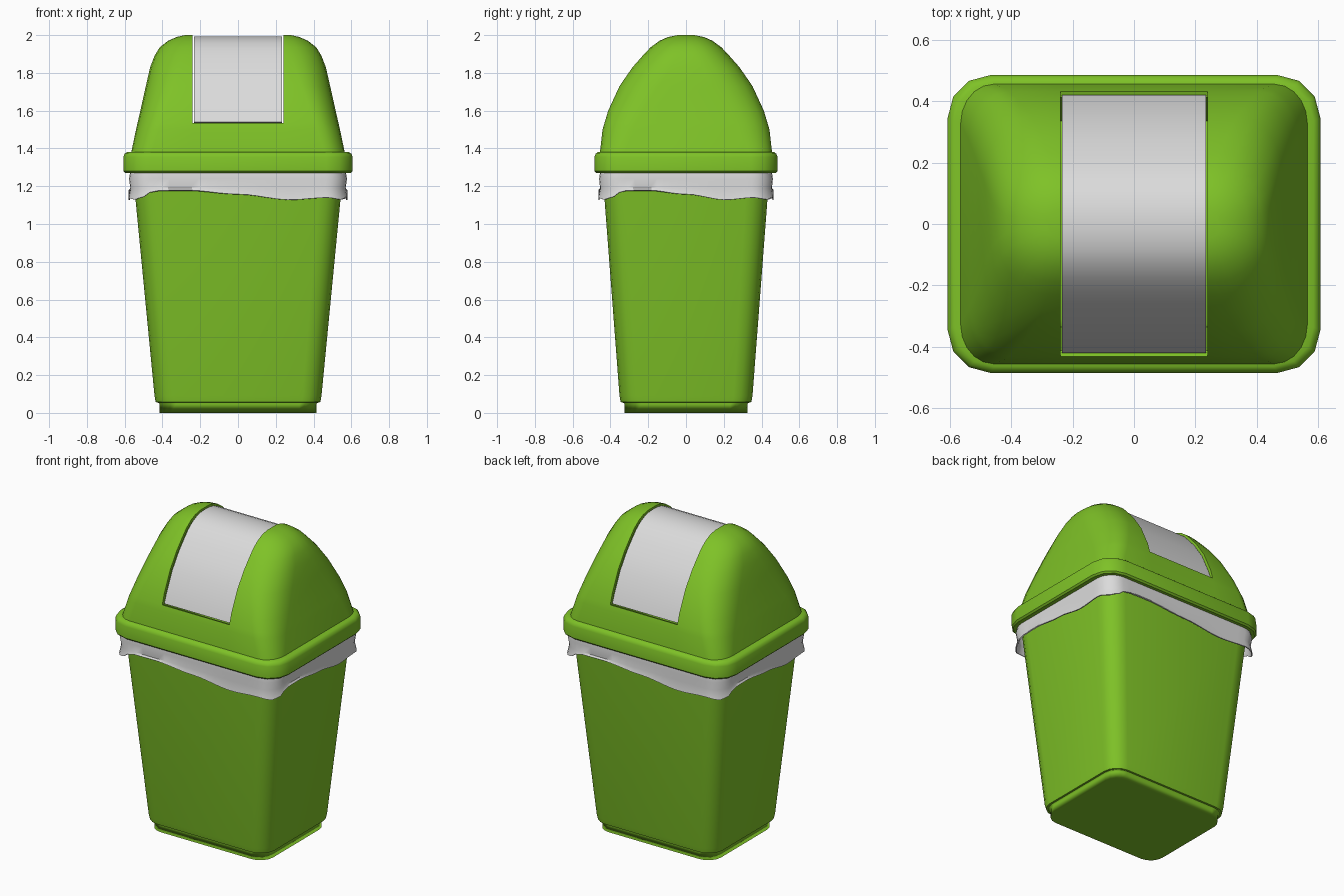
import bpy, bmesh, math

if "Cube" in bpy.data.objects:
    bpy.data.objects.remove(bpy.data.objects["Cube"])


def material(name, rgb):
    m = bpy.data.materials.new(name)
    m.diffuse_color = (*rgb, 1)
    m.use_nodes = True
    m.node_tree.nodes["Principled BSDF"].inputs["Base Color"].default_value = m.diffuse_color
    return m


GREEN = material("lime green", (0.21, 0.54, 0.02))
WHITE = material("pale grey", (0.71, 0.71, 0.71))


def ring(a, b, rx, ry, corner=4, edge=1):
    """Rounded rectangle outline, half sizes a x b, counter-clockwise from the front left."""
    pts = []
    for k, (sx, sy) in enumerate([(-1, -1), (1, -1), (1, 1), (-1, 1)]):
        for i in range(corner + 1):
            t = math.pi + math.pi / 2 * (k + i / corner)
            pts.append((sx * (a - rx) + rx * math.cos(t), sy * (b - ry) + ry * math.sin(t)))
    out = []
    for i, p in enumerate(pts):
        out.append(p)
        if i % (corner + 1) == corner:
            q = pts[(i + 1) % len(pts)]
            for j in range(1, edge):
                f = j / edge
                out.append((p[0] + (q[0] - p[0]) * f, p[1] + (q[1] - p[1]) * f))
    return out


def loft(rings, bottom=False, top=False, closed=False):
    """Skin a stack of point rings, given from low to high."""
    bm = bmesh.new()
    rows = [[bm.verts.new(p) for p in r] for r in rings]
    pairs = list(zip(rows, rows[1:])) + ([(rows[-1], rows[0])] if closed else [])
    for lo, hi in pairs:
        n = len(lo)
        for i in range(n):
            j = (i + 1) % n
            bm.faces.new((lo[i], lo[j], hi[j], hi[i]))
    if bottom:
        bm.faces.new(rows[0][::-1])
    if top:
        bm.faces.new(rows[-1])
    return bm


def finish(bm, name, mat, thickness=0, angle=40):
    me = bpy.data.meshes.new(name)
    bm.to_mesh(me)
    bm.free()
    ob = bpy.data.objects.new(name, me)
    bpy.context.collection.objects.link(ob)
    me.materials.append(mat)
    bpy.ops.object.select_all(action='DESELECT')
    ob.select_set(True)
    bpy.context.view_layer.objects.active = ob
    if thickness:
        mod = ob.modifiers.new("wall", 'SOLIDIFY')
        mod.thickness = thickness
        mod.offset = -1
        bpy.ops.object.modifier_apply(modifier=mod.name)
    bpy.ops.object.shade_smooth_by_angle(angle=math.radians(angle))
    return ob


def level(z, a, b, rx, ry=None, **kw):
    return [(x, y, z) for x, y in ring(a, b, rx, ry or rx, **kw)]


# Foot: shallow inset base with a soft-shaded underside
foot = finish(loft([level(0, .415, .325, .09), level(.05, .415, .325, .09),
                    level(.058, .432, .342, .1)], bottom=True), "foot", GREEN, angle=180)
foot.modifiers.new("soft shading", 'WEIGHTED_NORMAL').weight = 100

# Body: tapered bucket
finish(loft([level(.055, .425, .335, .1), level(.057, .436, .346, .1),
             level(.09, .442, .352, .1), level(1.31, .56, .445, .12)], bottom=True),
       "body", GREEN, thickness=.015)

# Bag: liner folded over the bucket edge with a wavy hem, one wave per side
HEM = [(0, 1.13), (.06, 1.14), (.16, 1.178), (.28, 1.18), (.5, 1.158),
       (.72, 1.128), (.88, 1.14), (1, 1.13)]


def hem(t):
    for (t0, z0), (t1, z1) in zip(HEM, HEM[1:]):
        if t <= t1:
            f = (t - t0) / (t1 - t0)
            return z0 + (z1 - z0) * f * f * (3 - 2 * f)


kw = dict(corner=6, edge=18)
per_side = kw["corner"] + kw["edge"]
bag = [level(0, .579, .464, .11, **kw), level(1.19, .57, .455, .11, **kw),
       level(1.24, .577, .46, .11, **kw), level(1.29, .568, .452, .11, **kw)]
bag[0] = [(x, y, hem(((i - 3) % per_side) / per_side)) for i, (x, y, _) in enumerate(bag[0])]
finish(loft(bag), "bag", WHITE, thickness=.006)

# Rim: collar of the lid
finish(loft([level(1.27, .555, .44, .11, corner=3), level(1.27, .597, .475, .13, corner=3),
             level(1.28, .607, .485, .14, corner=3), level(1.355, .607, .485, .14, corner=3),
             level(1.372, .6, .478, .135, corner=3), level(1.382, .585, .465, .13, corner=3),
             level(1.382, .55, .44, .11, corner=3)], closed=True), "rim", GREEN)

# Dome: height, half width, half depth, flat half width, flat half depth
DOME = [(1.375, .566, .456, .46, .33), (1.5, .54, .442, .42, .28), (1.6, .517, .412, .385, .22),
        (1.73, .488, .352, .335, .14), (1.83, .465, .283, .30, .08), (1.89, .442, .23, .28, .05),
        (1.935, .415, .188, .265, .03), (1.97, .37, .14, .255, .02), (1.99, .325, .095, .25, .015),
        (2.0, .28, .045, .245, .01)]
dome = loft([level(z, a, b, a - fx, b - fy, corner=5) for z, a, b, fx, fy in DOME], top=True)

# Opening: cut along its borders and remove the strip over the top
W, Z = .24, 1.535
for co, no in [((W, 0, 0), (1, 0, 0)), ((-W, 0, 0), (1, 0, 0)), ((0, 0, Z), (0, 0, 1))]:
    bmesh.ops.bisect_plane(dome, geom=dome.verts[:] + dome.edges[:] + dome.faces[:],
                           dist=1e-5, plane_co=co, plane_no=no)
gone = [f for f in dome.faces
        if abs(f.calc_center_median().x) < W and f.calc_center_median().z > Z]
bmesh.ops.delete(dome, geom=gone, context='FACES')
finish(dome, "dome", GREEN, thickness=.02)

# Flap: curved sheet set slightly below the dome surface
half = [(-.42, 1.54)] + [(-(b - .011), z - .008) for z, a, b, fx, fy in DOME if z > 1.55]
arch = half + [(0, 1.993)] + [(-y, z) for y, z in reversed(half)]
flap = bmesh.new()
rows = [[flap.verts.new((x, y, z)) for x in (-.234, .234)] for y, z in arch]
for p, q in zip(rows, rows[1:]):
    flap.faces.new((p[0], p[1], q[1], q[0]))
finish(flap, "flap", WHITE, thickness=.015)
